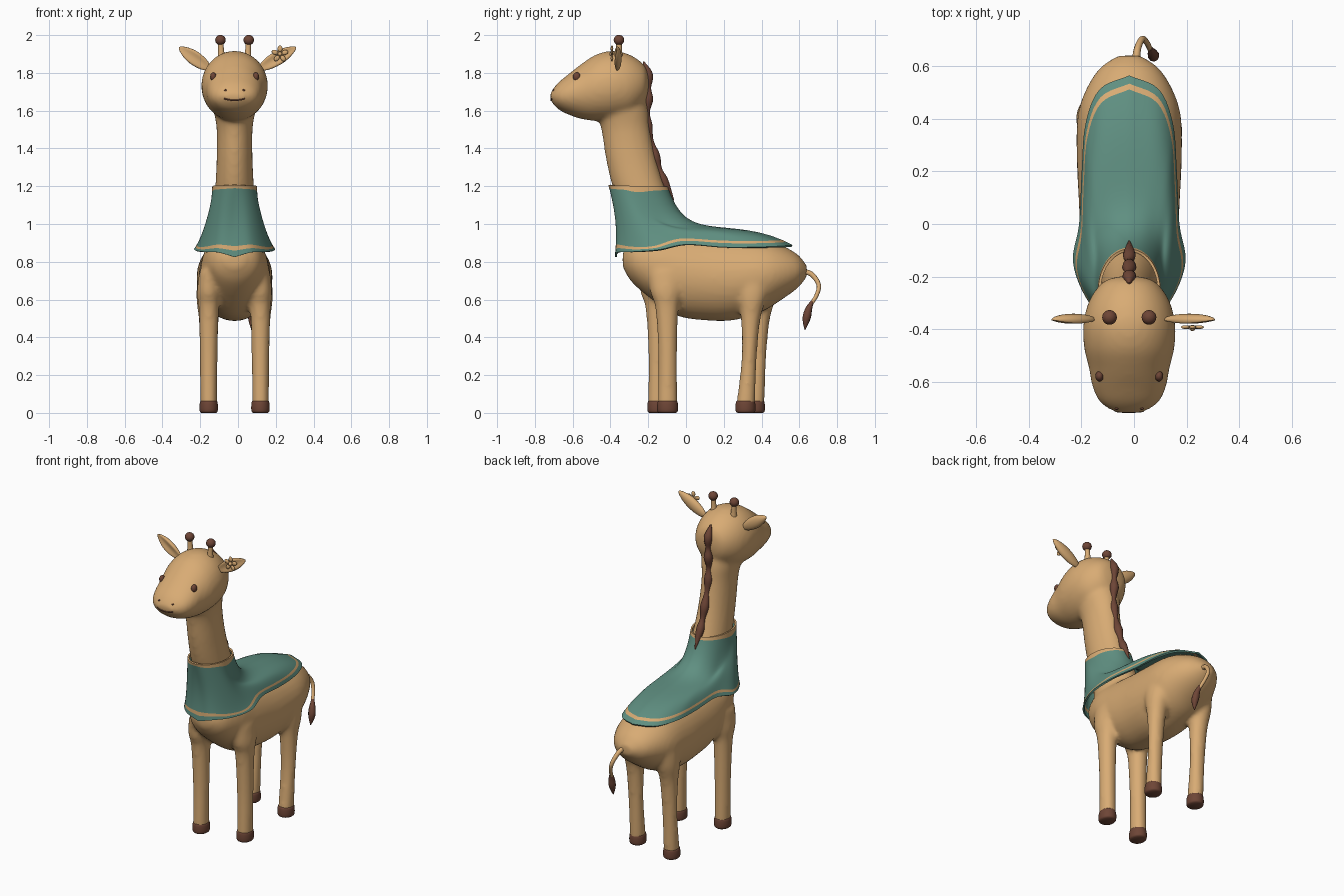
import bpy, bmesh, math
from math import sin, cos, pi, radians, exp
from mathutils import Vector, Matrix
from mathutils.bvhtree import BVHTree

if "Cube" in bpy.data.objects:
    bpy.data.objects.remove(bpy.data.objects["Cube"])

CX = -0.018  # the animal's symmetry plane


def material(name, rgb):
    m = bpy.data.materials.new(name)
    m.use_nodes = True
    m.diffuse_color = (*rgb, 1)
    bsdf = next(n for n in m.node_tree.nodes if n.type == "BSDF_PRINCIPLED")
    bsdf.inputs["Base Color"].default_value = (*rgb, 1)
    return m


TAN = material("tan", (0.69, 0.41, 0.175))
BROWN = material("brown", (0.155, 0.06, 0.037))
TEAL = material("teal", (0.115, 0.275, 0.22))


def catmull(pts, n):
    """Smooth path through tuples, n samples per segment."""
    p = [Vector(q) for q in pts]
    p = [p[0] * 2 - p[1]] + p + [p[-1] * 2 - p[-2]]
    out = []
    for a, b, c, d in zip(p, p[1:], p[2:], p[3:]):
        for i in range(n):
            t = i / n
            out.append((b * 2 + (c - a) * t + (a * 2 - b * 5 + c * 4 - d) * t * t
                        + (b * 3 - a - c * 3 + d) * t ** 3) / 2)
    return out + [p[-2]]


def add(name, bm, mats):
    bmesh.ops.recalc_face_normals(bm, faces=bm.faces)
    me = bpy.data.meshes.new(name)
    bm.to_mesh(me)
    bm.free()
    me.shade_smooth()
    for m in mats:
        me.materials.append(m)
    ob = bpy.data.objects.new(name, me)
    ob.location.x = CX
    bpy.context.collection.objects.link(ob)
    return ob


def loft(bm, rings, axis, cx=0.0, shift=0.0, sides=32, n=4):
    """Elliptical sections (position, low, high, half width) along y or z."""
    prev = first = None
    for pos, lo, hi, hw in catmull(rings, n):
        mid, h = (lo + hi) / 2, (hi - lo) / 2
        ring = []
        for k in range(sides):
            a = 2 * pi * k / sides
            x, v = cx + hw * cos(a), mid + h * sin(a)
            ring.append(bm.verts.new((x, pos, v) if axis == "y" else (x, v + shift, pos)))
        if prev:
            for k in range(sides):
                j = (k + 1) % sides
                bm.faces.new((prev[k], prev[j], ring[j], ring[k]))
        first, prev = first or ring, ring
    bm.faces.new(first)
    bm.faces.new(prev)
    

def bake(ob):
    """Replace an object's mesh by its modified result."""
    dg = bpy.context.evaluated_depsgraph_get()
    me = bpy.data.meshes.new_from_object(ob.evaluated_get(dg))
    ob.modifiers.clear()
    ob.data = me
    me.shade_smooth()


def ball(name, loc, size, mat, rot=0.0, seg=20):
    bm = bmesh.new()
    bmesh.ops.create_uvsphere(bm, u_segments=seg, v_segments=seg // 2, radius=1)
    bm.transform(Matrix.Translation(loc) @ Matrix.Rotation(rot, 4, "Y") @ Matrix.Diagonal((*size, 1)))
    return add(name, bm, [mat])


def tube(name, pts, mat):
    """Round tube through (x, y, z, radius) points."""
    cu = bpy.data.curves.new(name, "CURVE")
    cu.dimensions = "3D"
    cu.bevel_depth = 1
    cu.bevel_resolution = 3
    cu.use_fill_caps = True
    path = catmull(pts, 6)
    sp = cu.splines.new("POLY")
    sp.points.add(len(path) - 1)
    for q, v in zip(sp.points, path):
        q.co = (v[0], v[1], v[2], 1)
        q.radius = max(v[3], 0.002)
    sp.use_smooth = True
    cu.materials.append(mat)
    ob = bpy.data.objects.new(name, cu)
    ob.location.x = CX
    bpy.context.collection.objects.link(ob)


# Body: torso, neck, head and legs fused into one smooth skin
torso = [(-.335, .77, .85, .05), (-.285, .69, .93, .125), (-.18, .6, .97, .168),
         (-.05, .515, .96, .185), (.1, .49, .945, .193), (.25, .49, .935, .2),
         (.4, .535, .92, .198), (.5, .595, .89, .17), (.59, .66, .84, .115), (.64, .72, .78, .045)]
neck = [(.8, -.3, 0, .14), (.95, -.325, -.02, .125), (1.05, -.335, -.05, .112),
        (1.2, -.39, -.113, .102), (1.35, -.425, -.16, .095), (1.5, -.448, -.19, .095),
        (1.6, -.48, -.2, .11), (1.7, -.5, -.22, .12)]
head = [(-.198, 1.71, 1.78, .035), (-.22, 1.64, 1.84, .1), (-.29, 1.57, 1.893, .152),
        (-.38, 1.55, 1.917, .175), (-.47, 1.545, 1.9, .172), (-.55, 1.555, 1.85, .153),
        (-.62, 1.578, 1.795, .14), (-.68, 1.61, 1.745, .11), (-.718, 1.655, 1.695, .05)]
front_leg = [(.03, -.15, -.045, .045), (.3, -.147, -.047, .047), (.55, -.162, -.04, .054),
             (.64, -.19, -.02, .062), (.75, -.2, 0, .05)]
hind_leg = [(.03, .265, .365, .045), (.3, .295, .375, .046), (.5, .29, .395, .054),
            (.62, .27, .43, .066), (.75, .25, .45, .055)]
LEGS = [("front_left", front_leg, 1, 0), ("front_right", front_leg, -1, -.052),
        ("hind_left", hind_leg, 1, 0), ("hind_right", hind_leg, -1, .05)]

bm = bmesh.new()
loft(bm, torso, "y")
loft(bm, neck, "z")
loft(bm, head, "y")
for _, rings, side, shift in LEGS:
    loft(bm, rings, "z", side * .137, shift)
body = add("body", bm, [TAN])
rm = body.modifiers.new("fuse", "REMESH")
rm.mode = "VOXEL"
rm.voxel_size = 0.013
sm = body.modifiers.new("soften", "SMOOTH")
sm.factor = 0.5
sm.iterations = 9
bake(body)
skin = BVHTree.FromPolygons([v.co for v in body.data.vertices],
                            [p.vertices for p in body.data.polygons])


def on_face(x, z):
    hit = skin.ray_cast(Vector((x, -2, z)), Vector((0, 1, 0)))[0]
    return hit or Vector((x, -.6, z))


# Hooves
for name, rings, side, shift in LEGS:
    _, lo, hi, hw = rings[0]
    bm = bmesh.new()
    loft(bm, [(0, lo + .008, hi - .008, hw - .006), (.008, lo - .001, hi + .001, hw + .002),
              (.03, lo - .003, hi + .003, hw + .004), (.058, lo, hi, hw + .001),
              (.066, lo + .008, hi - .008, hw - .008)], "z", side * .137, shift)
    add(name + "_hoof", bm, [BROWN])

# Cape: collar ring flaring to a hem that runs back over the rump
half_hem = [(0, -.372, .825), (.09, -.358, .85), (.165, -.27, .852), (.21, -.14, .862),
            (.186, 0, .89), (.176, .2, .876), (.162, .38, .876), (.11, .51, .88), (0, .562, .884)]
hem = catmull(half_hem, 5)
count = len(hem) - 1
columns = []
for i, h in enumerate(hem):
    u = i / count
    a = pi * u
    top = Vector((.113 * sin(a), -.253 - .153 * cos(a), 1.207 - .012 * u))
    length = (h - top).length
    back = min(max((u - .3) / .35, 0), 1)
    back = back * back * (3 - 2 * back)
    rim, s1, s2 = .016 / length * (1 - .6 * back), 1 - .058 / length, 1 - .034 / length
    steps = [0, rim] + [rim + (s1 - rim) * (k / 14) ** 1.5 for k in range(1, 15)] + [s2, 1]
    col = []
    for t in steps:
        fall = ((1 - back) * (1 - t) ** (1 + 1.5 * u)
                + back * (.3 * (1 - t ** 4) + .7 * exp(-t / .12) * (1 - t)))
        p = top.lerp(h, t)
        p.z = h.z + (top.z - h.z) * fall
        p.y += .022 * sin(pi * t) * max(0, 1 - 3 * u)
        col.append(p)
    columns.append(col)
columns += [[Vector((-p.x, p.y, p.z)) for p in c] for c in columns[-2:0:-1]]
bm = bmesh.new()
grid = [[bm.verts.new(p) for p in c] for c in columns]
for i, c in enumerate(grid):
    d = grid[(i + 1) % len(grid)]
    for r in range(len(c) - 1):
        f = bm.faces.new((c[r], d[r], d[r + 1], c[r + 1]))
        f.material_index = int(r in (0, len(c) - 3))
cape = add("cape", bm, [TEAL, TAN])
so = cape.modifiers.new("cloth", "SOLIDIFY")
so.thickness = 0.01
so.offset = 0
bake(cape)
cape.data.set_sharp_from_angle(angle=radians(50))

# Eyes, nostrils and horns in mirrored pairs
for side, label in ((1, "left"), (-1, "right")):
    eye = on_face(side * .113, 1.78)
    ball(label + "_eye", eye, (.016, .02, .024), BROWN)
    ball(label + "_nostril", on_face(side * .048, 1.708), (.007, .005, .006), BROWN, seg=12)
    tube(label + "_horn", [(side * .068, -.355, 1.86, .024), (side * .071, -.355, 1.91, .017),
                           (side * .074, -.355, 1.97, .014)], TAN)
    ball(label + "_horn_tip", (side * .075, -.355, 1.974), (.028, .028, .027), BROWN)

# Smile
smile = []
for k in range(9):
    x = (k - 4) / 4
    p = on_face(x * .055, 1.655 + .009 * x * x)
    smile.append((p.x, p.y, p.z, .004))
tube("mouth", smile, BROWN)

# Leaf-shaped ears with a hollow front
for label, side, base, tip in (("left", 1, .13, .325), ("right", -1, .13, .294)):
    bm = bmesh.new()
    bmesh.ops.create_uvsphere(bm, u_segments=24, v_segments=16, radius=1,
                              matrix=Matrix.Rotation(pi / 2, 4, "Y"))
    half = math.hypot(tip - base, .115) / 2
    for v in bm.verts:
        x, y, z = v.co
        narrow = 1 - .3 * max(x, 0) ** 2
        depth = y * .024 if y > 0 else y * .022 * (.3 + 1.1 * z * z)
        v.co = (x * half, depth, z * .037 * narrow)
    angle = math.atan2(.115, tip - base)
    bm.transform(Matrix.Diagonal((side, 1, 1, 1)) @ Matrix.Translation(((base + tip) / 2, -.365, 1.878))
                 @ Matrix.Rotation(-angle, 4, "Y"))
    add(label + "_ear", bm, [TAN])

# Flower on the left ear
centre = Vector((.24, -.395, 1.9))
ball("flower_centre", centre, (.012, .012, .012), TAN, seg=12)
for k in range(5):
    a = 2 * pi * k / 5 + .3
    ball("flower_petal", centre + Vector((.028 * cos(a), .003, .028 * sin(a))),
         (.018, .007, .013), TAN, rot=-a, seg=12)

# Scalloped mane down the back of the neck
mane = [(-.225, 1.86, .004), (-.2, 1.79, .026), (-.2, 1.72, .016), (-.2, 1.66, .027),
        (-.207, 1.59, .016), (-.203, 1.52, .027), (-.187, 1.44, .016), (-.163, 1.36, .027),
        (-.142, 1.29, .016), (-.115, 1.225, .024), (-.065, 1.125, .003)]
tube("mane", [(0, *p) for p in mane], BROWN)

# Tail and tuft
tube("tail", [(.025, .59, .75, .017), (.03, .66, .737, .014), (.048, .702, .68, .012),
              (.065, .692, .625, .011), (.08, .662, .575, .01)], TAN)
tube("tail_tuft", [(.08, .668, .59, .008), (.088, .65, .55, .018), (.092, .64, .51, .022),
                   (.092, .634, .475, .015), (.09, .63, .44, .002)], BROWN)
